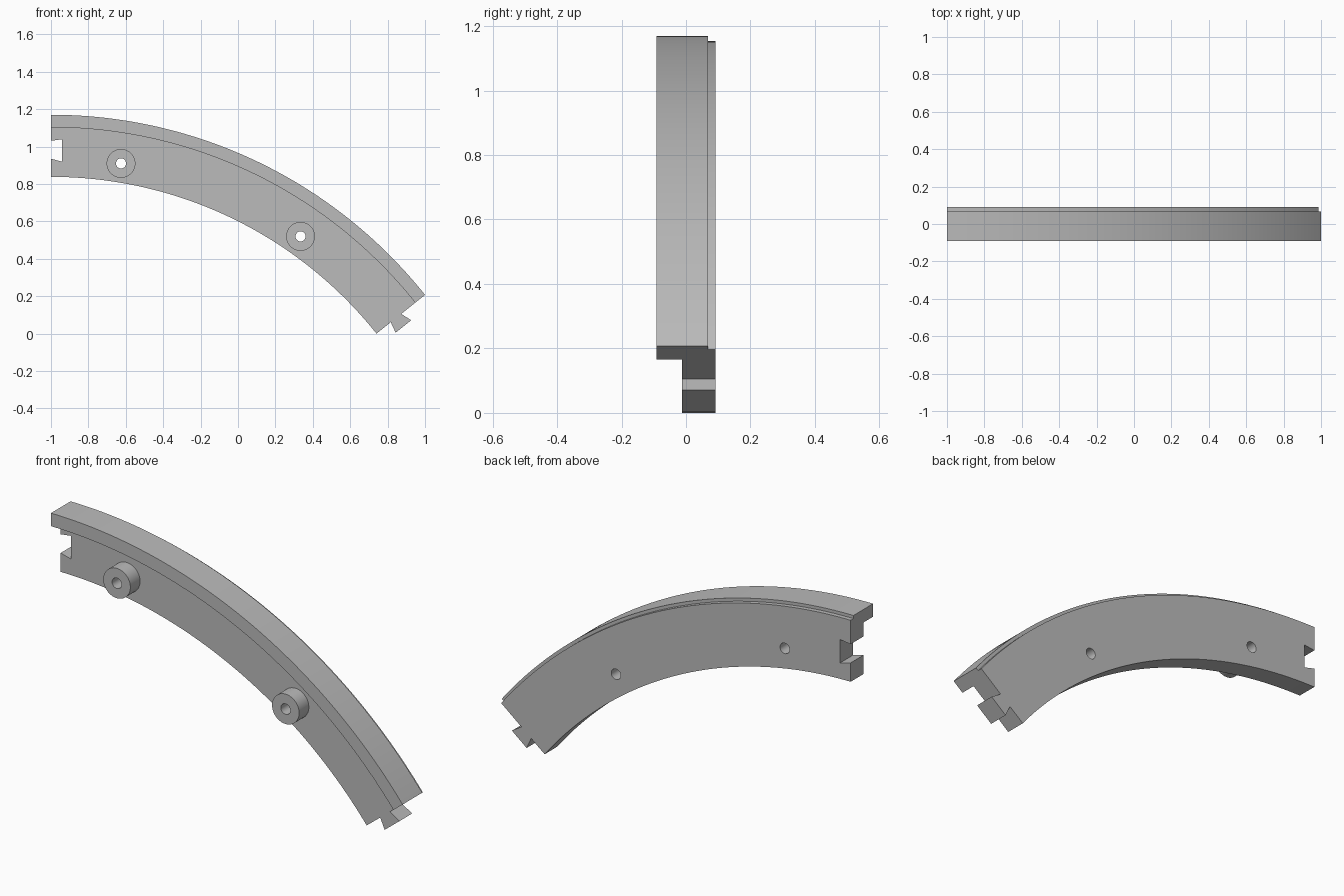
import bpy, bmesh, math
from mathutils import Vector

if "Cube" in bpy.data.objects:
    bpy.data.objects.remove(bpy.data.objects["Cube"])

SWEEP = math.tau / 7                    # one seventh of a ring
CX, CZ = -1.0, -1.388                   # ring centre
R_IN, R_FLANGE, R_BACK, R_OUT = 2.226, 2.491, 2.542, 2.558
Y_FRONT, Y_PLATE, Y_STEP, Y_BACK = -0.091, -0.012, 0.068, 0.091
STEPS = 64

grey = bpy.data.materials.new("grey plastic")
grey.use_nodes = True
grey.diffuse_color = (0.5, 0.5, 0.5, 1)
grey.node_tree.nodes["Principled BSDF"].inputs["Base Color"].default_value = (0.5, 0.5, 0.5, 1)


def polar(r, a, t=0.0):
    """Point at radius r, angle a from the top, moved t along the ring."""
    return (CX + r * math.sin(a) + t * math.cos(a),
            CZ + r * math.cos(a) - t * math.sin(a))


def finish(name, bm):
    bmesh.ops.recalc_face_normals(bm, faces=bm.faces)
    mesh = bpy.data.meshes.new(name)
    bm.to_mesh(mesh)
    bm.free()
    mesh.materials.append(grey)
    ob = bpy.data.objects.new(name, mesh)
    bpy.context.collection.objects.link(ob)
    return ob


def prism(name, points, y0, y1):
    """Extrude a front outline between two depths."""
    bm = bmesh.new()
    face = bm.faces.new([bm.verts.new((x, y0, z)) for x, z in points])
    new = bmesh.ops.extrude_face_region(bm, geom=[face])["geom"]
    bmesh.ops.translate(bm, vec=Vector((0, y1 - y0, 0)),
                        verts=[v for v in new if isinstance(v, bmesh.types.BMVert)])
    return finish(name, bm)


def disc(name, centre, radius, y0, y1, sides=48):
    return prism(name, [(centre[0] + radius * math.cos(math.tau * i / sides),
                         centre[1] + radius * math.sin(math.tau * i / sides))
                        for i in range(sides)], y0, y1)


def select(ob):
    bpy.ops.object.select_all(action="DESELECT")
    ob.select_set(True)
    bpy.context.view_layer.objects.active = ob


def cut(ob, cutter):
    cutter.hide_render = True
    mod = ob.modifiers.new("cut", "BOOLEAN")
    mod.operation, mod.solver, mod.object = "DIFFERENCE", "EXACT", cutter
    select(ob)
    bpy.ops.object.modifier_apply(modifier=mod.name)


# Curved rail: stepped L section swept round the ring
section = [(R_IN, Y_BACK), (R_IN, Y_PLATE), (R_FLANGE, Y_PLATE), (R_FLANGE, Y_FRONT),
           (R_OUT, Y_FRONT), (R_OUT, Y_STEP), (R_BACK, Y_STEP), (R_BACK, Y_BACK)]
bm = bmesh.new()
rings = []
for i in range(STEPS + 1):
    pts = [(polar(r, SWEEP * i / STEPS), y) for r, y in section]
    rings.append([bm.verts.new((p[0], y, p[1])) for p, y in pts])
for a, b in zip(rings, rings[1:]):
    for k in range(len(section)):
        n = (k + 1) % len(section)
        bm.faces.new((a[k], a[n], b[n], b[k]))
bm.faces.new(rings[0])
bm.faces.new(rings[-1])
rail = finish("curved_rail", bm)

# Dovetail socket in one end, its sides carried past the end face
socket = prism("socket_cutter",
               [polar(2.331, 0, -0.03), polar(2.415, 0, -0.03),
                polar(2.427, 0, 0.06), polar(2.307, 0, 0.06)], -0.05, 0.15)
cut(rail, socket)
bpy.data.objects.remove(socket)

# Dovetail tongue on the other end
tongue = prism("dovetail_tongue",
               [polar(2.324, SWEEP), polar(2.395, SWEEP),
                polar(2.416, SWEEP, 0.06), polar(2.309, SWEEP, 0.06)], Y_PLATE, Y_BACK)

# Two bosses with bores running through the rail
parts = [rail, tongue]
for side, fraction in (("right", 0.18), ("left", 0.68)):
    centre = polar(2.328, SWEEP * fraction)
    boss = disc(side + "_boss", centre, 0.077, Y_FRONT, Y_PLATE)
    bore = disc("bore_cutter", centre, 0.027, -0.2, 0.2, 32)
    cut(rail, bore)
    cut(boss, bore)
    bpy.data.objects.remove(bore)
    parts.append(boss)

for ob in parts:
    select(ob)
    bpy.ops.object.shade_smooth_by_angle(angle=math.radians(30))
